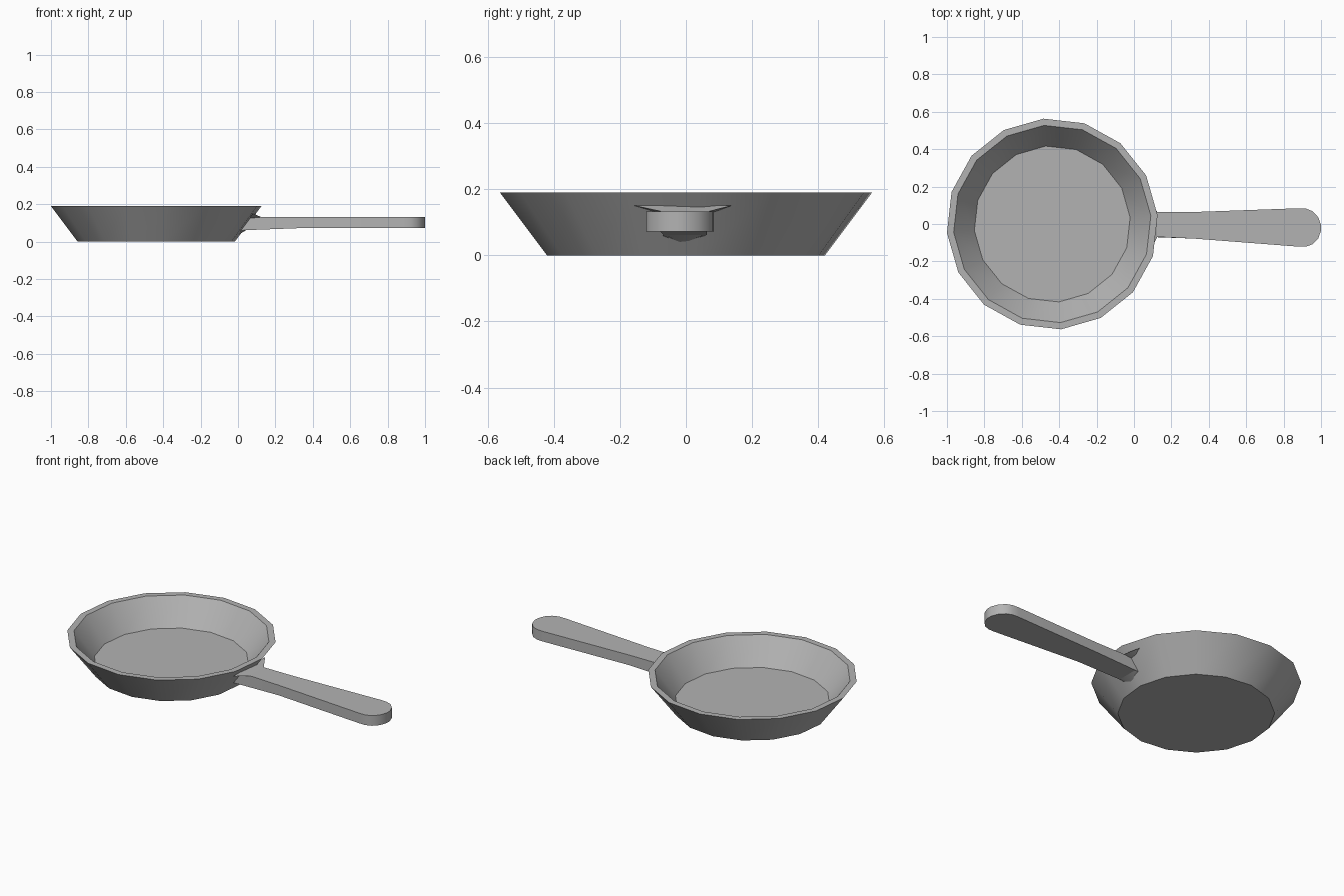
import bpy, bmesh
from math import sin, cos, pi, radians

cube = bpy.data.objects.get("Cube")
if cube:
    bpy.data.objects.remove(cube, do_unlink=True)

metal = bpy.data.materials.new("grey metal")
metal.use_nodes = True
grey = (0.45, 0.45, 0.45, 1)
metal.diffuse_color = grey
metal.node_tree.nodes["Principled BSDF"].inputs["Base Color"].default_value = grey


def finish(bm, name):
    """Turn a bmesh into a smooth-shaded object with sharp edges kept."""
    bmesh.ops.recalc_face_normals(bm, faces=bm.faces)
    mesh = bpy.data.meshes.new(name)
    bm.to_mesh(mesh)
    bm.free()
    mesh.materials.append(metal)
    obj = bpy.data.objects.new(name, mesh)
    bpy.context.collection.objects.link(obj)
    bpy.ops.object.select_all(action='DESELECT')
    obj.select_set(True)
    bpy.context.view_layer.objects.active = obj
    bpy.ops.object.shade_smooth_by_angle(angle=radians(35))
    return obj


def bridge(bm, lower, upper):
    n = len(lower)
    for i in range(n):
        j = (i + 1) % n
        bm.faces.new((lower[i], lower[j], upper[j], upper[i]))


# Pan bowl: outer base, outer rim, inner rim, inner floor
SIDES, CENTRE, TURN = 16, -0.437, radians(4.8)
bm = bmesh.new()
rings = []
for radius, z in ((0.422, 0), (0.565, 0.19), (0.529, 0.19), (0.418, 0.045)):
    angles = [TURN + 2 * pi * i / SIDES for i in range(SIDES)]
    rings.append([bm.verts.new((CENTRE + radius * cos(a), radius * sin(a), z))
                  for a in angles])
for lower, upper in zip(rings, rings[1:]):
    bridge(bm, lower, upper)
bm.faces.new(rings[0])
bm.faces.new(rings[-1])
finish(bm, "pan_bowl")

# Handle: flat bar widening to a rounded end, its root thickened below
outline = [(0.065, -0.066), (0.32, -0.078), (0.88, -0.121), (0.92, -0.121),
           (0.955, -0.108), (0.985, -0.077), (1.0, -0.035), (1.0, -0.005),
           (0.985, 0.036), (0.955, 0.068), (0.92, 0.082), (0.88, 0.084),
           (0.32, 0.064), (0.065, 0.063)]
bm = bmesh.new()
top = [bm.verts.new((x, y, 0.132)) for x, y in outline]
bottom = [bm.verts.new((x, y, 0.072) if x > 0.1 else (0.0, y, 0.06))
          for x, y in outline]
bridge(bm, bottom, top)
bm.faces.new(top)
bm.faces.new(bottom)
finish(bm, "handle")


def hull(name, points):
    bm = bmesh.new()
    for p in points:
        bm.verts.new(p)
    bmesh.ops.convex_hull(bm, input=bm.verts)
    return finish(bm, name)


# Flared wings and lower wedge joining the handle to the wall
hull("handle_collar", [(0.08, -0.16, 0.151), (0.08, 0.14, 0.151),
                       (0.06, -0.07, 0.125), (0.06, 0.07, 0.125),
                       (0.125, -0.067, 0.131), (0.125, 0.063, 0.131)])
hull("handle_wedge", [(0.0, -0.01, 0.036), (-0.005, -0.07, 0.055),
                      (-0.005, 0.055, 0.055), (0.05, -0.067, 0.065),
                      (0.05, 0.063, 0.065)])
